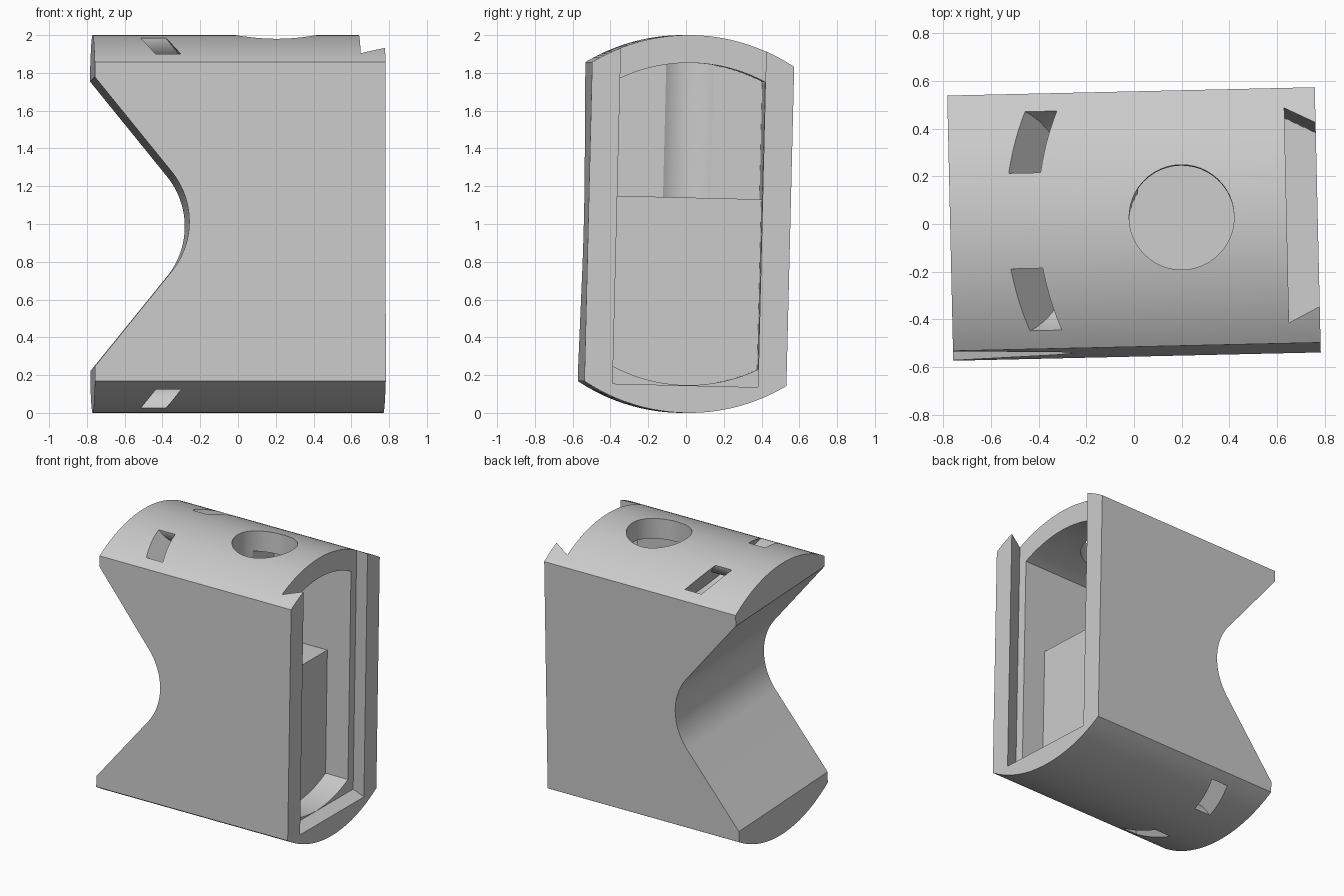
import bpy, bmesh, math
from mathutils import Matrix, Vector

if "Cube" in bpy.data.objects:
    bpy.data.objects.remove(bpy.data.objects["Cube"])


def prism(name, pts, place, a, b):
    """Extrude a 2D outline between a and b; place(u, v, w) gives the 3D point."""
    bm = bmesh.new()
    lo = [bm.verts.new(place(u, v, a)) for u, v in pts]
    hi = [bm.verts.new(place(u, v, b)) for u, v in pts]
    bm.faces.new(lo)
    bm.faces.new(hi[::-1])
    n = len(pts)
    for i in range(n):
        bm.faces.new((lo[i], hi[i], hi[(i + 1) % n], lo[(i + 1) % n]))
    bmesh.ops.recalc_face_normals(bm, faces=bm.faces)
    me = bpy.data.meshes.new(name)
    bm.to_mesh(me)
    bm.free()
    ob = bpy.data.objects.new(name, me)
    bpy.context.collection.objects.link(ob)
    return ob


def arc(cx, cy, r, a0, a1, n):
    return [(cx + r * math.cos(math.radians(a0 + (a1 - a0) * i / n)),
             cy + r * math.sin(math.radians(a0 + (a1 - a0) * i / n))) for i in range(n + 1)]


def barrel(r, half, floor=None, n=32):
    """Outline with flat sides and round top; round bottom unless floor is set."""
    a = math.degrees(math.acos(half / r))
    top = arc(0, 0, r, a, 180 - a, n)
    bottom = [(-half, floor), (half, floor)] if floor is not None else arc(0, 0, r, 180 + a, 360 - a, n)
    return top + bottom


along_x = lambda u, v, w: (w, u, v)
along_y = lambda u, v, w: (u, w, v)
along_z = lambda u, v, w: (u, v, w)

# Body: round-topped block
body = prism("housing_body", barrel(1.0, 0.535, n=48), along_x, -0.77, 0.77)

cutters = []
# Rounded V saddle on the left end
T = 39
c, s = math.cos(math.radians(T)), math.sin(math.radians(T))
cx, r = -0.69, 0.42
tip = (cx + r * c - 1.0 * s, r * s + 1.0 * c)
saddle = [(tip[0], -tip[1])] + arc(cx, 0, r, -T, T, 32) + [tip]
cutters.append(prism("saddle_cutter", saddle, along_y, -1, 1))

# Dovetail lid groove, open at the top of the right end
k = (0.45 - 0.385) / 0.13
w_out = 0.385 - k * 0.1
groove = [(0.64, -0.45), (0.87, w_out * -1), (0.87, w_out), (0.64, 0.45)]
cutters.append(prism("lid_groove_cutter", groove, along_z, -0.855, 1.2))

# Cavity: full height near the opening, shallow above the solid step
cutters.append(prism("cavity_cutter", barrel(0.853, 0.385), along_x, 0.46, 0.70))
cutters.append(prism("upper_cavity_cutter", barrel(0.853, 0.385, 0.14), along_x, 0.02, 0.50))

# Round hole through the top, down to the step
cutters.append(prism("top_hole_cutter", arc(0.2, 0, 0.22, 0, 360 - 7.5, 47), along_z, 0.14, 1.2))

# Curved strap channels, leaning parallel to the saddle walls
ring = arc(0, 0, 0.482, 0, 180, 24) + arc(0, 0, 0.202, 180, 0, 24)
ring = [(0.482, -0.3)] + ring + [(0.202, -0.3)]
left = ring[:26] + [(-0.482, -0.3), (-0.202, -0.3)] + ring[26:]
for side, label in ((1, "top"), (-1, "bottom")):
    place = lambda u, v, w, sd=side: (w + v * s, u, sd * (1 - v * c))
    cutters.append(prism(label + "_strap_channel_cutter", left, place, -0.536, -0.403))

for cut in cutters:
    m = body.modifiers.new(cut.name, 'BOOLEAN')
    m.operation = 'DIFFERENCE'
    m.solver = 'EXACT'
    m.object = cut
    cut.hide_render = True

# Apply the cuts, then remove the cutters
bpy.context.view_layer.update()
final = bpy.data.meshes.new_from_object(body.evaluated_get(bpy.context.evaluated_depsgraph_get()))
body.modifiers.clear()
body.data = final
for cut in cutters:
    bpy.data.objects.remove(cut)

# Slight lean and turn, standing on the floor
final.transform(Matrix.Translation((0, 0, 1)) @ Matrix.Rotation(math.radians(1.3), 4, 'Z')
                @ Matrix.Rotation(math.radians(-1.4), 4, 'X'))

# Plain grey plastic
mat = bpy.data.materials.new("light_grey")
mat.diffuse_color = (0.6, 0.6, 0.6, 1)
mat.use_nodes = True
mat.node_tree.nodes["Principled BSDF"].inputs["Base Color"].default_value = mat.diffuse_color
final.materials.clear()
final.materials.append(mat)
for p in final.polygons:
    p.material_index = 0

bpy.context.view_layer.objects.active = body
body.select_set(True)
bpy.ops.object.shade_smooth_by_angle(angle=math.radians(25))
